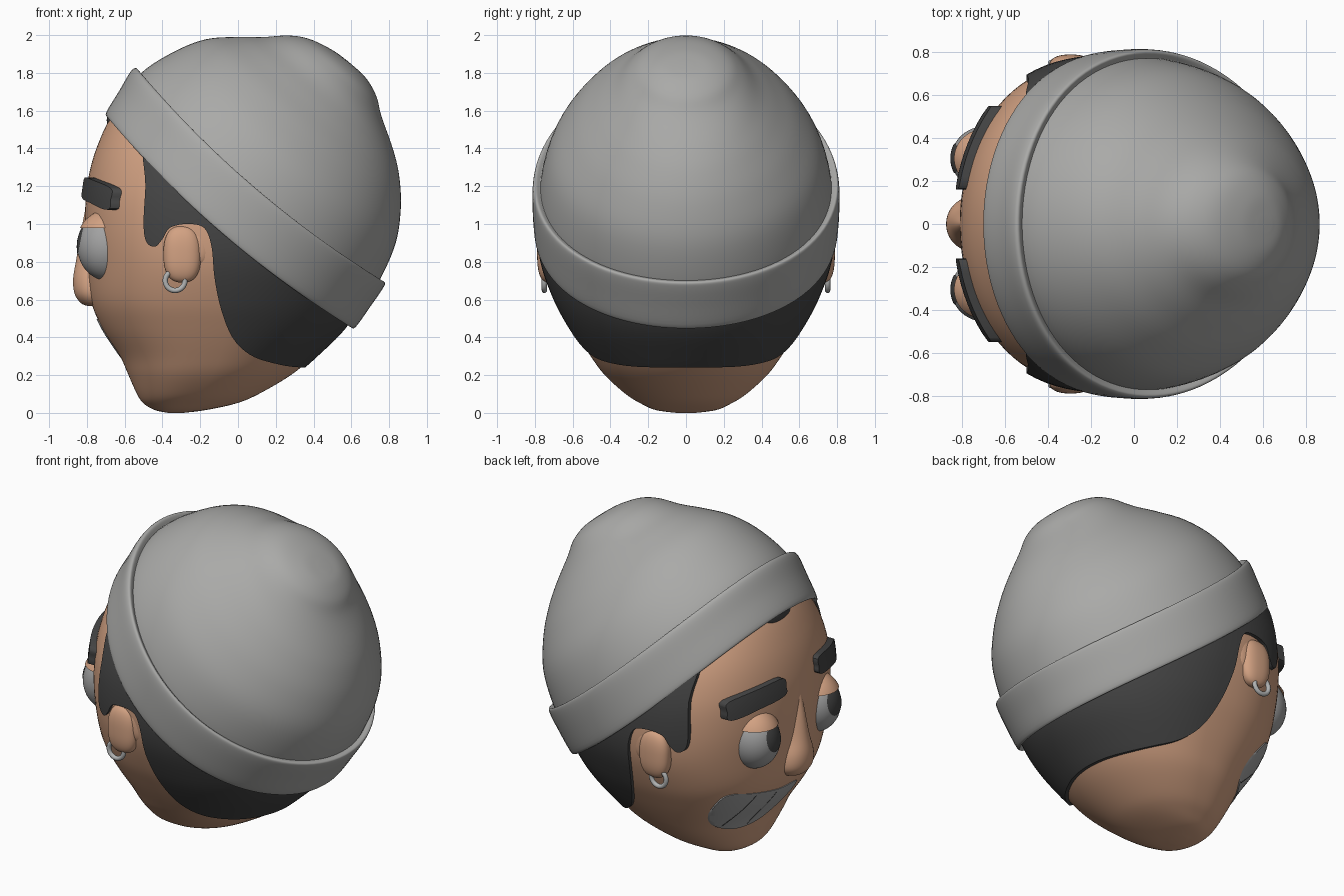
import bpy, bmesh, math
from mathutils import Vector

if "Cube" in bpy.data.objects:
    bpy.data.objects.remove(bpy.data.objects["Cube"])


def material(name, r, g, b):
    m = bpy.data.materials.new(name)
    m.diffuse_color = (r, g, b, 1)
    m.use_nodes = True
    m.node_tree.nodes["Principled BSDF"].inputs["Base Color"].default_value = m.diffuse_color
    return m


SKIN = material("skin", .65, .36, .225)
DARK = material("dark_hair", .058, .058, .058)
KNIT = material("grey_knit", .40, .40, .39)
WHITE = material("eye_grey", .36, .36, .36)
METAL = material("light_metal", .44, .45, .45)


def finish(bm, name, mat, angle=45):
    bmesh.ops.recalc_face_normals(bm, faces=bm.faces)
    me = bpy.data.meshes.new(name)
    bm.to_mesh(me)
    bm.free()
    ob = bpy.data.objects.new(name, me)
    bpy.context.collection.objects.link(ob)
    me.materials.append(mat)
    smooth(me, angle)
    return ob


def smooth(me, angle):
    for p in me.polygons:
        p.use_smooth = True
    me.set_sharp_from_angle(angle=math.radians(angle))


def spline(pts, n=5, closed=False):
    """Catmull-Rom curve through tuples of any length."""
    out, k = [], len(pts)
    for i in range(k if closed else k - 1):
        ids = [i - 1, i, i + 1, i + 2]
        ids = [j % k if closed else min(max(j, 0), k - 1) for j in ids]
        a, b, c, d = (pts[j] for j in ids)
        for s in range(n):
            t = s / n
            out.append(tuple(
                .5 * (2 * q + (r - p) * t + (2 * p - 5 * q + 4 * r - w) * t * t
                      + (3 * q - p - 3 * r + w) * t ** 3)
                for p, q, r, w in zip(a, b, c, d)))
    if not closed:
        out.append(pts[-1])
    return out


def upright(u, y, v):
    return (u, y, v)


def tilted(u, y, v):
    # hat frame: u runs front to back along the band, v out of the crown
    return (-.04 + .757 * u + .653 * v, y, 1.02 - .653 * u + .757 * v)


def loft(name, table, mat, frame=upright, grow=0, seg=96, n=5, angle=60, full=1):
    """Rows are height, front, back, half width, sag at the sides; full < 1 squares the front."""
    bm = bmesh.new()
    rings = []
    for v, lo, hi, w, sag in spline(table, n):
        mid, half = (lo + hi) / 2, (hi - lo) / 2 + grow
        ring = []
        for k in range(seg):
            t = 2 * math.pi * (k + .5) / seg
            c = math.cos(t)
            c = c if c > 0 else -abs(c) ** full
            ring.append(bm.verts.new(frame(mid + half * c, (w + grow) * math.sin(t),
                                           v - sag * math.sin(t) ** 2)))
        rings.append(ring)
    for a, b in zip(rings, rings[1:]):
        for k in range(seg):
            j = (k + 1) % seg
            bm.faces.new((a[k], a[j], b[j], b[k]))
    bm.faces.new(rings[0])
    bm.faces.new(rings[-1])
    return finish(bm, name, mat, angle)


def ball(name, centre, radii, mat, power=1, cuts=()):
    """Ellipsoid (boxier when power < 1), kept on the positive side of each cut."""
    bm = bmesh.new()
    bmesh.ops.create_uvsphere(bm, u_segments=48, v_segments=32, radius=1)
    for v in bm.verts:
        v.co = [c + r * math.copysign(abs(q) ** power, q)
                for c, r, q in zip(centre, radii, v.co)]
    for point, normal in cuts:
        bmesh.ops.bisect_plane(bm, geom=bm.verts[:] + bm.edges[:] + bm.faces[:],
                               plane_co=point, plane_no=normal, clear_inner=True)
        bmesh.ops.holes_fill(bm, edges=[e for e in bm.edges if e.is_boundary])
    return finish(bm, name, mat)


HEAD = [(0, -.37, -.29, .05, 0), (.015, -.44, -.17, .16, 0), (.05, -.50, -.01, .24, 0),
        (.1, -.535, .11, .32, 0), (.2, -.58, .28, .43, 0), (.3, -.625, .40, .505, 0),
        (.45, -.72, .55, .60, 0), (.6, -.78, .63, .68, 0), (.8, -.80, .68, .75, 0),
        (1.0, -.81, .69, .765, 0), (1.2, -.80, .66, .735, 0), (1.4, -.75, .56, .645, 0),
        (1.6, -.65, .38, .47, 0), (1.72, -.50, .18, .28, 0), (1.77, -.2, -.1, .04, 0)]
FULL = .75


def on_head(name, outline, mat, grow, side=False):
    """Raised patch of the head surface inside an outline (x,z from the side, or y,z from the face)."""
    shell = loft(name, HEAD, mat, grow=grow, full=FULL)
    bm = bmesh.new()
    ends = (-1.2, 1.2) if side else (-1.2, -.25)
    a, b = ([bm.verts.new((p, e, q) if side else (e, p, q)) for p, q in outline] for e in ends)
    bm.faces.new(a)
    bm.faces.new(b)
    for k in range(len(a)):
        j = (k + 1) % len(a)
        bm.faces.new((a[k], a[j], b[j], b[k]))
    cutter = finish(bm, "cutter", mat)
    cutter.hide_render = True
    mod = shell.modifiers.new("cut", 'BOOLEAN')
    mod.operation, mod.solver, mod.object = 'INTERSECT', 'EXACT', cutter
    bpy.context.view_layer.update()
    done = bpy.data.meshes.new_from_object(
        shell.evaluated_get(bpy.context.evaluated_depsgraph_get()))
    shell.modifiers.clear()
    shell.data = done
    smooth(done, 40)
    bpy.data.objects.remove(cutter)
    return shell


# Head and nose
loft("head", HEAD, SKIN, full=FULL)
loft("nose", [(1.12, -.80, -.66, .03, 0), (.97, -.83, -.66, .055, 0), (.82, -.855, -.66, .08, 0),
              (.71, -.873, -.66, .115, 0), (.63, -.865, -.66, .12, 0), (.58, -.83, -.66, .09, 0),
              (.565, -.79, -.68, .04, 0)], SKIN, seg=48)

# Hair: sideburns, gap round the ears, nape, and a tuft under the band
on_head("hair", spline([(-.48, 1.43), (-.49, 1.2), (-.50, 1.0), (-.485, .905), (-.44, .88),
                        (-.40, .92), (-.36, .98), (-.27, 1.0), (-.18, .98), (-.14, .88),
                        (-.125, .72), (-.09, .55), (-.03, .40), (.06, .31), (.18, .265),
                        (.34, .24), (.6, .25), (.8, .45), (.72, .7), (.3, 1.0), (-.2, 1.38)],
                       4, True), DARK, .022, True)
ball("forehead_tuft", (-.65, .02, 1.55), (.045, .13, .06), DARK)

# Mouth: lopsided grin with thin tooth gaps
on_head("teeth", spline([(-.06, .485), (.12, .50), (.33, .535), (.43, .555), (.48, .53),
                         (.475, .42), (.42, .32), (.34, .265), (.235, .25), (.10, .285),
                         (-.01, .37)], 4, True), WHITE, .006)
for y0, z0, y1, z1 in ((.36, .29, .29, .51), (.21, .27, .13, .48)):
    on_head("tooth_gap", [(y0 - .003, z0), (y0 + .003, z0), (y1 + .003, z1), (y1 - .003, z1)],
            DARK, .0075)

for s, tag in ((1, "left"), (-1, "right")):
    # Eyes with lids and iris
    c = Vector((-.69, s * .305, .88))
    ball("eyeball_" + tag, c, (.16, .15, .18), WHITE)
    look = Vector((-1, 0, .2)).normalized()
    ball("iris_" + tag, c, (.164, .154, .184), DARK, 1, [(c + look * .147, look)])
    ball("upper_lid_" + tag, c, (.171, .161, .195), SKIN, 1, [((0, 0, .98), (0, 0, 1))])
    ball("lower_lid_" + tag, c, (.169, .159, .192), SKIN, 1, [((0, 0, .74), (.25, 0, -1))])

    # Eyebrows
    on_head("eyebrow_" + tag,
            spline([(s * y, z) for y, z in ((.18, 1.245), (.36, 1.23), (.53, 1.19), (.545, 1.13),
                                            (.53, 1.075), (.36, 1.11), (.18, 1.14),
                                            (.165, 1.19))], 4, True), DARK, .036)

    # Ears and earrings
    ball("ear_" + tag, (-.295, s * .728, .84), (.10, .06, .15), SKIN, .8)
    ball("ear_back_" + tag, (-.225, s * .705, .885), (.092, .058, .115), SKIN, .8)
    bpy.ops.mesh.primitive_torus_add(location=(-.333, s * .75, .70), rotation=(math.pi / 2, 0, 0),
                                     major_radius=.052, minor_radius=.014,
                                     major_segments=40, minor_segments=12)
    ring = bpy.context.object
    ring.name = "earring_" + tag
    ring.data.materials.append(METAL)
    smooth(ring.data, 60)

# Knitted hat: crown with a soft knob, and a turned-up band
loft("hat_crown", [(.1, -.85, .83, .77, .07), (.28, -.868, .805, .77, .07),
                   (.48, -.81, .742, .715, .05), (.64, -.725, .64, .605, .03),
                   (.76, -.605, .525, .485, .015), (.845, -.505, .41, .385, 0),
                   (.94, -.408, .245, .30, 0), (1.0, -.31, .16, .23, 0),
                   (1.035, -.18, .07, .135, 0), (1.044, -.08, .0, .035, 0)], KNIT, tilted)
loft("hat_band", [(.04, -.83, .83, .765, .07), (-.005, -.85, .85, .785, .07),
                  (.005, -.872, .872, .803, .07), (.14, -.895, .86, .812, .07),
                  (.25, -.915, .848, .812, .07), (.285, -.903, .835, .80, .07),
                  (.27, -.865, .80, .772, .07)], KNIT, tilted)
